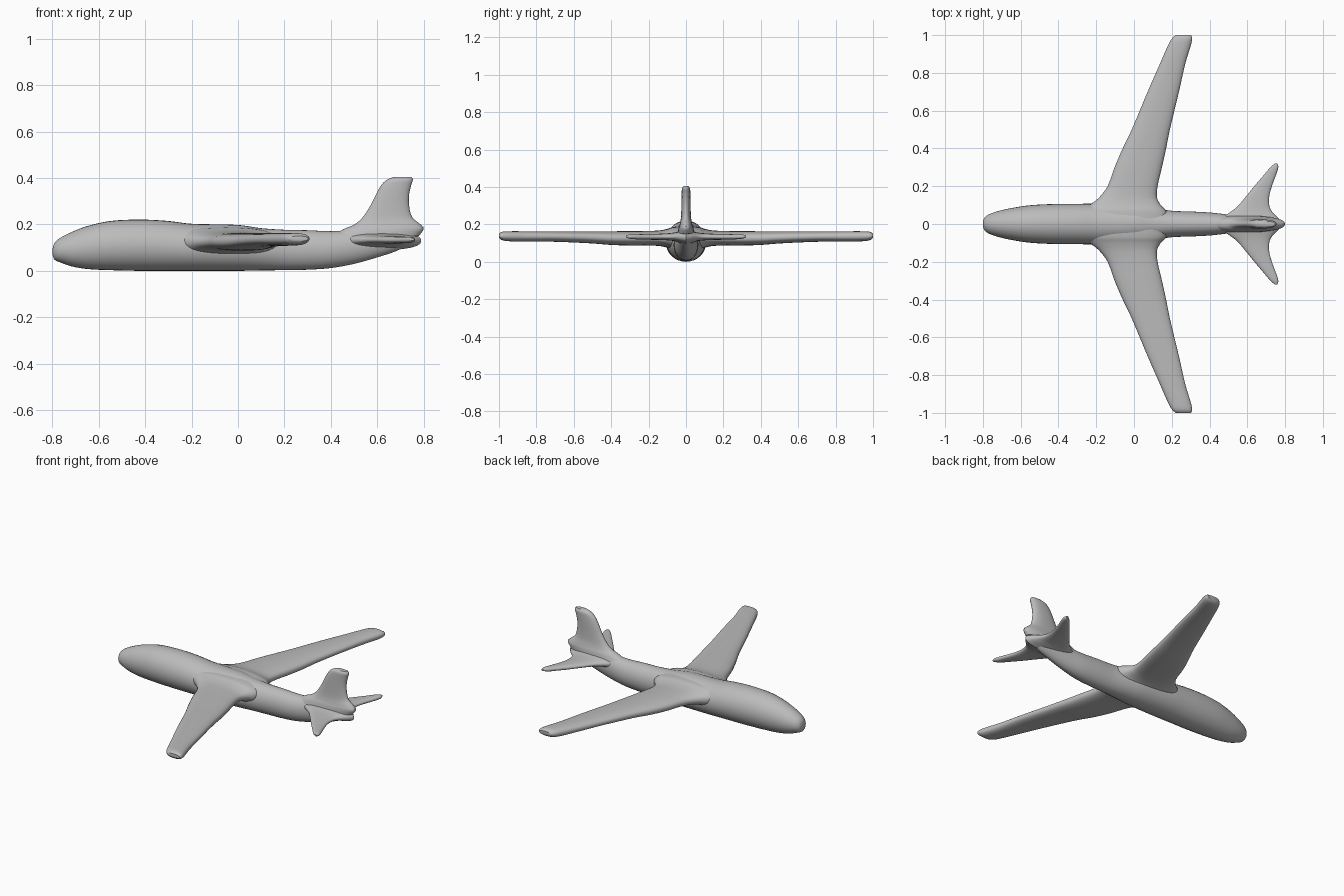
import bpy, bmesh, math
from mathutils import Vector

if "Cube" in bpy.data.objects:
    bpy.data.objects.remove(bpy.data.objects["Cube"])

grey = bpy.data.materials.new("plain grey")
grey.use_nodes = True
grey.diffuse_color = (0.5, 0.5, 0.5, 1)
grey.node_tree.nodes["Principled BSDF"].inputs["Base Color"].default_value = (0.5, 0.5, 0.5, 1)


def refine(rows, steps=4):
    """Smoothly interpolate between neighbouring section rows."""
    out = []
    for i in range(len(rows) - 1):
        a, b = rows[i], rows[i + 1]
        p, n = rows[max(i - 1, 0)], rows[min(i + 2, len(rows) - 1)]
        h = b[0] - a[0]
        for s in range(steps):
            t = s / steps
            row = [a[0] + h * t]
            for k in range(1, len(a)):
                ma = (b[k] - p[k]) / (b[0] - p[0]) * h
                mb = (n[k] - a[k]) / (n[0] - a[0]) * h
                row.append((2*t**3 - 3*t*t + 1) * a[k] + (t**3 - 2*t*t + t) * ma
                           + (3*t*t - 2*t**3) * b[k] + (t**3 - t*t) * mb)
            out.append(row)
    return out + [list(rows[-1])]


def loft(name, rows, place, power=2.0, sides=32):
    """Skin rounded sections (position, u_min, u_max, v_min, v_max)."""
    bm = bmesh.new()
    rings = []
    for d, u0, u1, v0, v1 in refine(rows):
        ring = []
        for i in range(sides):
            a = 2 * math.pi * i / sides
            c, s = math.cos(a), math.sin(a)
            u = math.copysign(abs(c) ** (2 / power), c)
            v = math.copysign(abs(s) ** (2 / power), s)
            ring.append(bm.verts.new(place(d, (u0 + u1 + u * (u1 - u0)) / 2,
                                           (v0 + v1 + v * (v1 - v0)) / 2)))
        rings.append(ring)
    for r, q in zip(rings, rings[1:]):
        for i in range(sides):
            j = (i + 1) % sides
            bm.faces.new((r[i], r[j], q[j], q[i]))
    bm.faces.new(rings[0])
    bm.faces.new(rings[-1])
    bmesh.ops.recalc_face_normals(bm, faces=bm.faces)
    mesh = bpy.data.meshes.new(name)
    bm.to_mesh(mesh)
    bm.free()
    mesh.materials.append(grey)
    ob = bpy.data.objects.new(name, mesh)
    bpy.context.collection.objects.link(ob)
    bpy.ops.object.select_all(action='DESELECT')
    bpy.context.view_layer.objects.active = ob
    ob.select_set(True)
    bpy.ops.object.shade_smooth_by_angle(angle=math.radians(50))
    return ob


# Fuselage: x, half width, bottom, top
body = [(-.80, .012, .07, .095), (-.793, .032, .05, .118), (-.77, .05, .038, .14),
        (-.72, .068, .02, .166), (-.65, .084, .008, .193), (-.55, .099, .003, .215),
        (-.42, .106, 0, .221), (-.30, .107, 0, .215), (-.20, .107, 0, .203),
        (0, .1, 0, .198), (.1, .085, .002, .184), (.2, .07, .003, .177),
        (.3, .066, .005, .175), (.4, .061, .012, .171), (.5, .05, .03, .177),
        (.6, .041, .058, .19), (.7, .034, .093, .2), (.76, .02, .135, .2),
        (.80, .003, .178, .19)]
loft("fuselage", [(x, -w, w, b, t) for x, w, b, t in body],
     lambda d, u, v: Vector((d, u, v)))

# Lifting surfaces: span, leading edge, trailing edge, bottom, top
wing = [(0, -.30, .19, .06, .19), (.07, -.275, .17, .062, .186),
        (.10, -.235, .142, .075, .176), (.14, -.185, .122, .084, .168),
        (.2, -.14, .125, .087, .165), (.3, -.103, .148, .087, .164),
        (.4, -.06, .17, .09, .163), (.5, -.012, .19, .098, .163),
        (.7, .072, .238, .107, .163), (.85, .138, .272, .108, .163),
        (.95, .182, .302, .11, .163), (.985, .203, .308, .116, .16),
        (1.0, .222, .302, .128, .15)]
tailplane = [(0, .44, .79, .09, .17), (.03, .465, .765, .1, .163),
             (.06, .505, .735, .11, .157), (.09, .545, .718, .114, .153),
             (.14, .588, .715, .117, .15), (.2, .637, .73, .118, .148),
             (.26, .688, .752, .12, .147), (.3, .722, .764, .123, .146),
             (.32, .745, .76, .13, .141)]
for side, sign in (("left", 1), ("right", -1)):
    # The model faces -y, so its left half of the span lies along the y mirror
    for part, rows in (("wing", wing), ("tailplane", tailplane)):
        label = "far" if side == "left" else "near"
        loft(label + "_" + part, rows,
             lambda d, u, v, s=sign: Vector((u, s * d, v)), 2.4)

# Tail fin: height, leading edge, trailing edge, half thickness
fin = [(.15, .40, .78, .045), (.18, .455, .80, .04), (.2, .502, .787, .034),
       (.23, .537, .752, .028), (.28, .57, .738, .025), (.33, .595, .738, .024),
       (.37, .618, .747, .023), (.393, .642, .754, .021), (.405, .672, .748, .013)]
loft("tail_fin", [(z, a, b, -w, w) for z, a, b, w in fin],
     lambda d, u, v: Vector((u, v, d)), 2.3)
